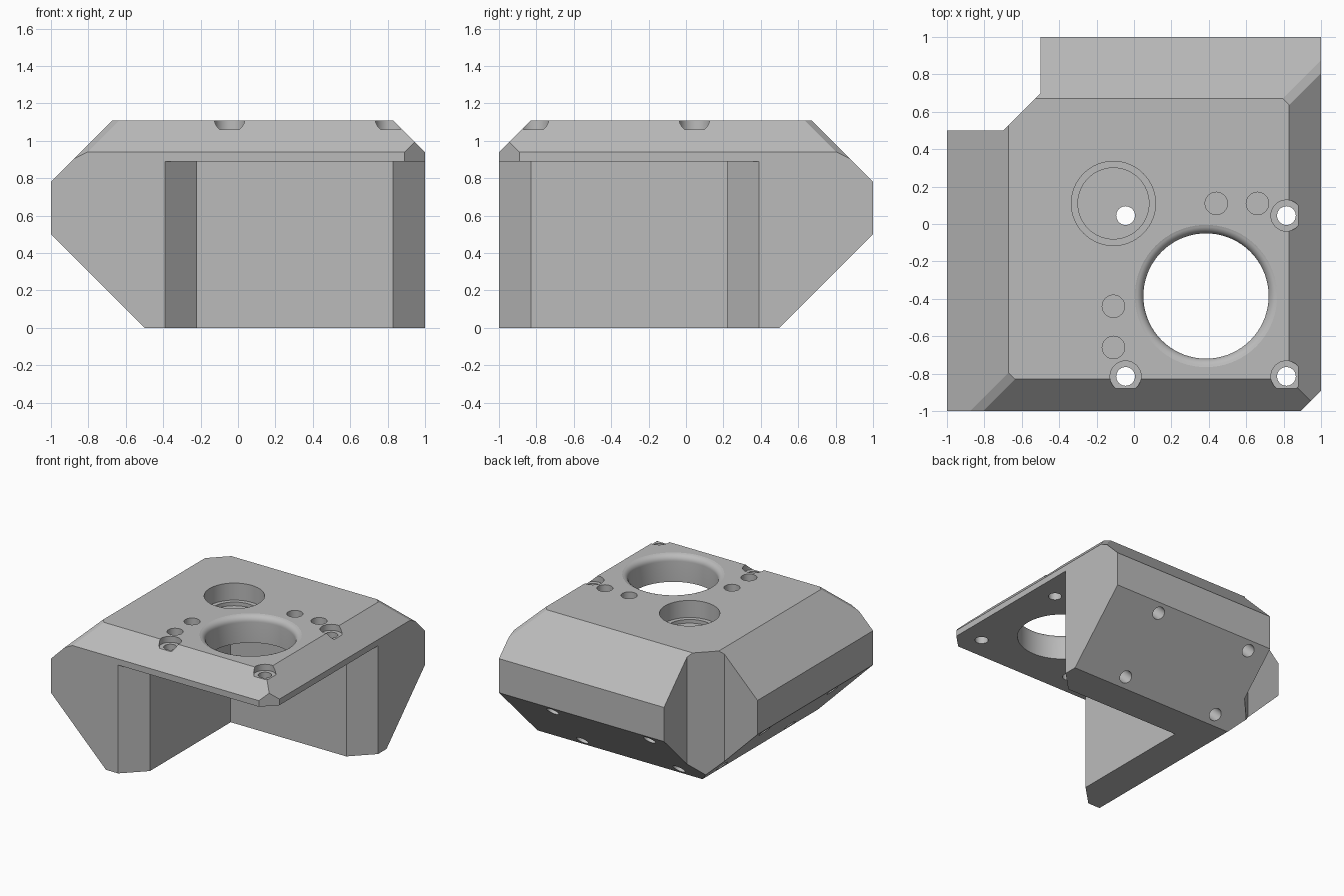
import bpy, bmesh, math
from mathutils import Vector, Matrix

if "Cube" in bpy.data.objects:
    bpy.data.objects.remove(bpy.data.objects["Cube"])

grey = bpy.data.materials.new("plain_grey")
grey.diffuse_color = (0.5, 0.5, 0.5, 1)
grey.use_nodes = True
grey.node_tree.nodes["Principled BSDF"].inputs["Base Color"].default_value = grey.diffuse_color
TOP, UNDER = 1.11, 0.89


def make(name, bm):
    bmesh.ops.recalc_face_normals(bm, faces=bm.faces)
    me = bpy.data.meshes.new(name)
    bm.to_mesh(me)
    bm.free()
    ob = bpy.data.objects.new(name, me)
    bpy.context.collection.objects.link(ob)
    me.materials.append(grey)
    return ob


def prism(name, pts, z0, z1):
    bm = bmesh.new()
    face = bm.faces.new([bm.verts.new((x, y, z0)) for x, y in pts])
    ext = bmesh.ops.extrude_face_region(bm, geom=[face])
    bmesh.ops.translate(bm, vec=(0, 0, z1 - z0),
                        verts=[v for v in ext["geom"] if isinstance(v, bmesh.types.BMVert)])
    return make(name, bm)


def lathe(name, profile, matrix, seg=32):
    """Closed solid of revolution from (radius, height) points, bottom to top."""
    bm = bmesh.new()
    rings = [[bm.verts.new((r * math.cos(2 * math.pi * i / seg),
                            r * math.sin(2 * math.pi * i / seg), z)) for i in range(seg)]
             for r, z in profile]
    for a, b in zip(rings, rings[1:]):
        for i in range(seg):
            j = (i + 1) % seg
            bm.faces.new((a[i], a[j], b[j], b[i]))
    bm.faces.new(rings[0])
    bm.faces.new(rings[-1])
    bm.transform(matrix)
    return make(name, bm)


def at(x, y, z=0):
    return Matrix.Translation((x, y, z))


# Bracket body: block trimmed by its sloped planes (normal, offset)
bm = bmesh.new()
bmesh.ops.create_cube(bm, size=2)
for v in bm.verts:
    v.co.z = TOP if v.co.z > 0 else 0
planes = [((-1, 0, 1), 1.78), ((0, 1, 1), 1.78),      # tall outer top slopes
          ((1, 0, 1), 1.94), ((0, -1, 1), 1.94),      # small plate edge slopes
          ((-1, 0, -1), 0.5), ((0, 1, -1), 0.5),      # sloped mounting faces
          ((-1, -1, 2), 3.685), ((1, 1, 2), 3.685),   # ridge bevels
          ((1, -1, 0), 1.89)]                         # clipped plate corner
for n, d in planes:
    n = Vector(n)
    cut = bmesh.ops.bisect_plane(bm, geom=bm.verts[:] + bm.edges[:] + bm.faces[:],
                                 plane_co=n * d / n.length_squared, plane_no=n,
                                 clear_outer=True, dist=1e-5)
    edges = [e for e in cut["geom_cut"] if isinstance(e, bmesh.types.BMEdge)]
    bmesh.ops.contextual_create(bm, geom=edges)
body = make("motor_bracket", bm)

cutters = []
# Open space under the plate, between the two walls
cutters.append(prism("under_space", [(-0.59, -1.2), (-0.39, -1), (-0.22, -0.83), (-0.22, 0.22),
                                     (0.83, 0.22), (1, 0.39), (1.2, 0.59), (1.2, -1.2)],
                     -0.1, UNDER))
# Notch at the outer corner
cutters.append(prism("corner_notch", [(-0.5, 1.1), (-1.1, 1.1), (-1.1, 0.5),
                                      (-0.7, 0.5), (-0.5, 0.7)], -0.1, 1.3))
# Large round opening with a rounded upper rim
rim = [(0.385 - 0.05 * math.cos(math.radians(t)), 1.06 + 0.05 * math.sin(math.radians(t)))
       for t in range(0, 85, 12)]
cutters.append(lathe("main_opening", [(0.335, 0.8)] + rim + [(0.39, 1.115), (0.39, 1.3)],
                     at(0.385, -0.385), 72))
# Stepped round recess
cutters.append(lathe("round_recess", [(0.19, 0.94), (0.19, 0.97), (0.225, 0.97), (0.225, 1.3)],
                     at(-0.11, 0.11), 64))
# Counterbored screw holes
for x in (-0.045, 0.815):
    for y in (0.045, -0.815):
        cutters.append(lathe("screw_hole", [(0.05, 0.8), (0.05, 1.06), (0.083, 1.06),
                                            (0.083, 1.3)], at(x, y)))
# Small blind holes, mirrored across the diagonal
for d in (0.44, 0.66):
    for x, y in ((d, 0.11), (-0.11, -d)):
        cutters.append(lathe("blind_hole", [(0.06, 0.97), (0.06, 1.3)], at(x, y)))
# Mounting holes square to both sloped faces
for a in (0.55, -0.33):
    for s in (0.06, 0.445):
        for pos, inward in (((a, 0.5 + s, s), (0, -1, 1)), ((-0.5 - s, -a, s), (1, 0, 1))):
            rot = Vector(inward).to_track_quat('Z', 'Y').to_matrix().to_4x4()
            cutters.append(lathe("mounting_hole", [(0.05, -0.1), (0.05, 0.22)], at(*pos) @ rot))

# Cut everything out of the body
bpy.context.view_layer.objects.active = body
for c in cutters:
    mod = body.modifiers.new("cut", 'BOOLEAN')
    mod.operation = 'DIFFERENCE'
    mod.solver = 'EXACT'
    mod.object = c
    bpy.ops.object.modifier_apply(modifier=mod.name)
    bpy.data.objects.remove(c)

body.select_set(True)
bpy.ops.object.shade_smooth_by_angle(angle=math.radians(25))
